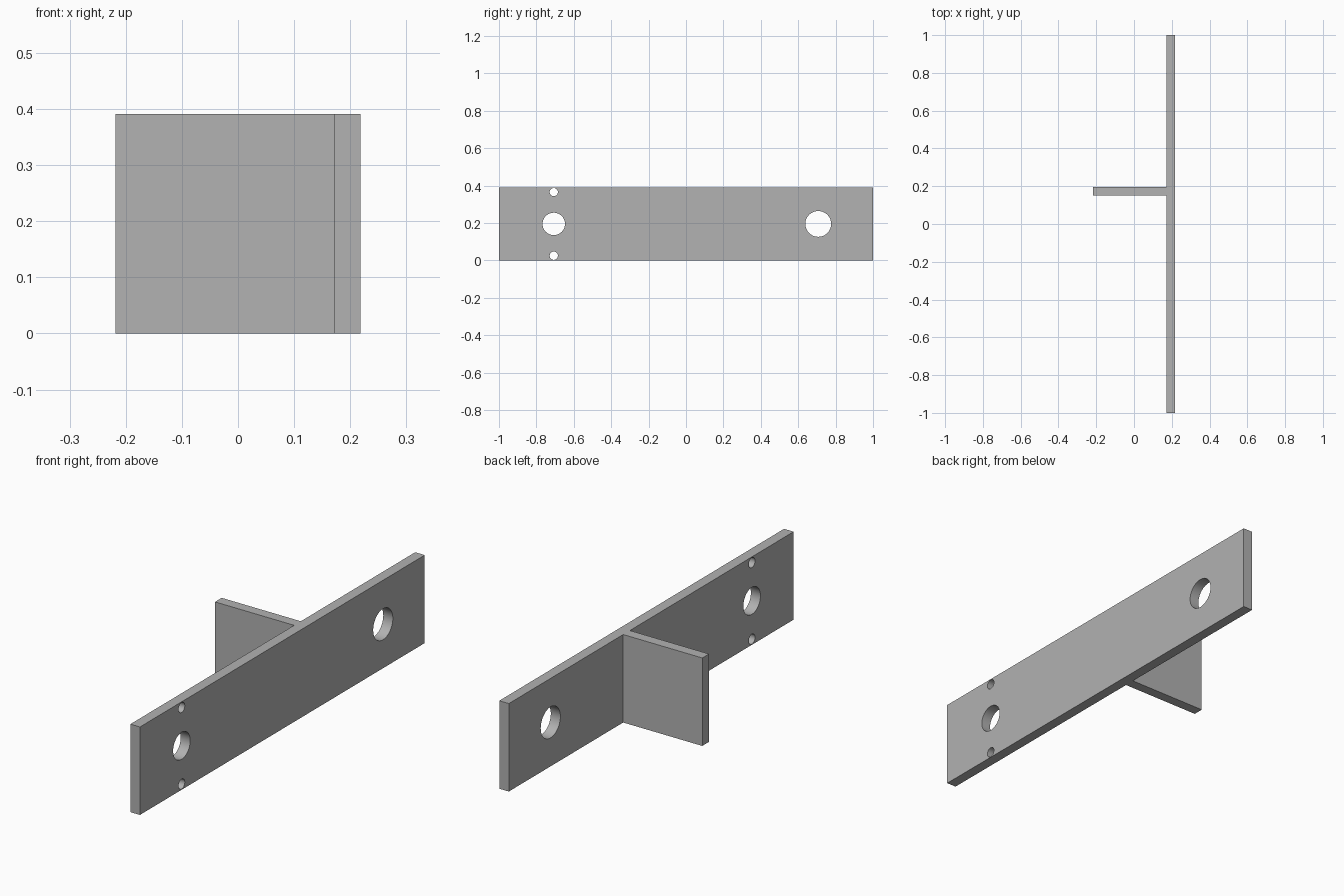
import bpy
import bmesh
from math import pi

if "Cube" in bpy.data.objects:
    bpy.data.objects.remove(bpy.data.objects["Cube"], do_unlink=True)

HEIGHT = 0.391
MID = HEIGHT / 2
PLATE_IN, PLATE_OUT = 0.171, 0.218
FIN_TIP, FIN_FRONT, FIN_BACK = -0.218, 0.15, 0.197

grey = bpy.data.materials.new("plain_grey")
grey.use_nodes = True
colour = (0.445, 0.445, 0.445, 1)
grey.diffuse_color = colour
grey.node_tree.nodes["Principled BSDF"].inputs["Base Color"].default_value = colour

# T-shaped bracket: long plate with a fin, extruded upward
profile = [
    (PLATE_OUT, -1), (PLATE_OUT, 1), (PLATE_IN, 1),
    (PLATE_IN, FIN_BACK), (FIN_TIP, FIN_BACK),
    (FIN_TIP, FIN_FRONT), (PLATE_IN, FIN_FRONT), (PLATE_IN, -1),
]
bm = bmesh.new()
base = bm.faces.new([bm.verts.new((x, y, 0)) for x, y in profile])
top = bmesh.ops.extrude_face_region(bm, geom=[base])["geom"]
bmesh.ops.translate(bm, vec=(0, 0, HEIGHT),
                    verts=[v for v in top if isinstance(v, bmesh.types.BMVert)])
bmesh.ops.recalc_face_normals(bm, faces=bm.faces)
mesh = bpy.data.meshes.new("bracket")
bm.to_mesh(mesh)
bm.free()
mesh.materials.append(grey)
bracket = bpy.data.objects.new("bracket", mesh)
bpy.context.collection.objects.link(bracket)


def drill(name, y, z, radius):
    """Cut a round hole through the plate along x."""
    bpy.ops.mesh.primitive_cylinder_add(
        vertices=48, radius=radius, depth=0.2,
        location=((PLATE_IN + PLATE_OUT) / 2, y, z), rotation=(0, pi / 2, 0))
    cutter = bpy.context.object
    cutter.name = name
    cutter.data.materials.append(grey)
    cut = bracket.modifiers.new(name, 'BOOLEAN')
    cut.operation = 'DIFFERENCE'
    cut.solver = 'EXACT'
    cut.object = cutter
    bpy.context.view_layer.objects.active = bracket
    bpy.ops.object.modifier_apply(modifier=name)
    bpy.data.objects.remove(cutter, do_unlink=True)


# Large holes at both ends, and a pair of small pin holes at the front
drill("front_hole", -0.707, MID, 0.06)
drill("back_hole", 0.707, MID, 0.069)
for side in (-1, 1):
    drill("pin_hole", -0.707, MID + side * 0.17, 0.022)

# Smooth hole walls, sharp plate edges
bpy.ops.object.select_all(action='DESELECT')
bracket.select_set(True)
bpy.context.view_layer.objects.active = bracket
bpy.ops.object.shade_smooth_by_angle()
